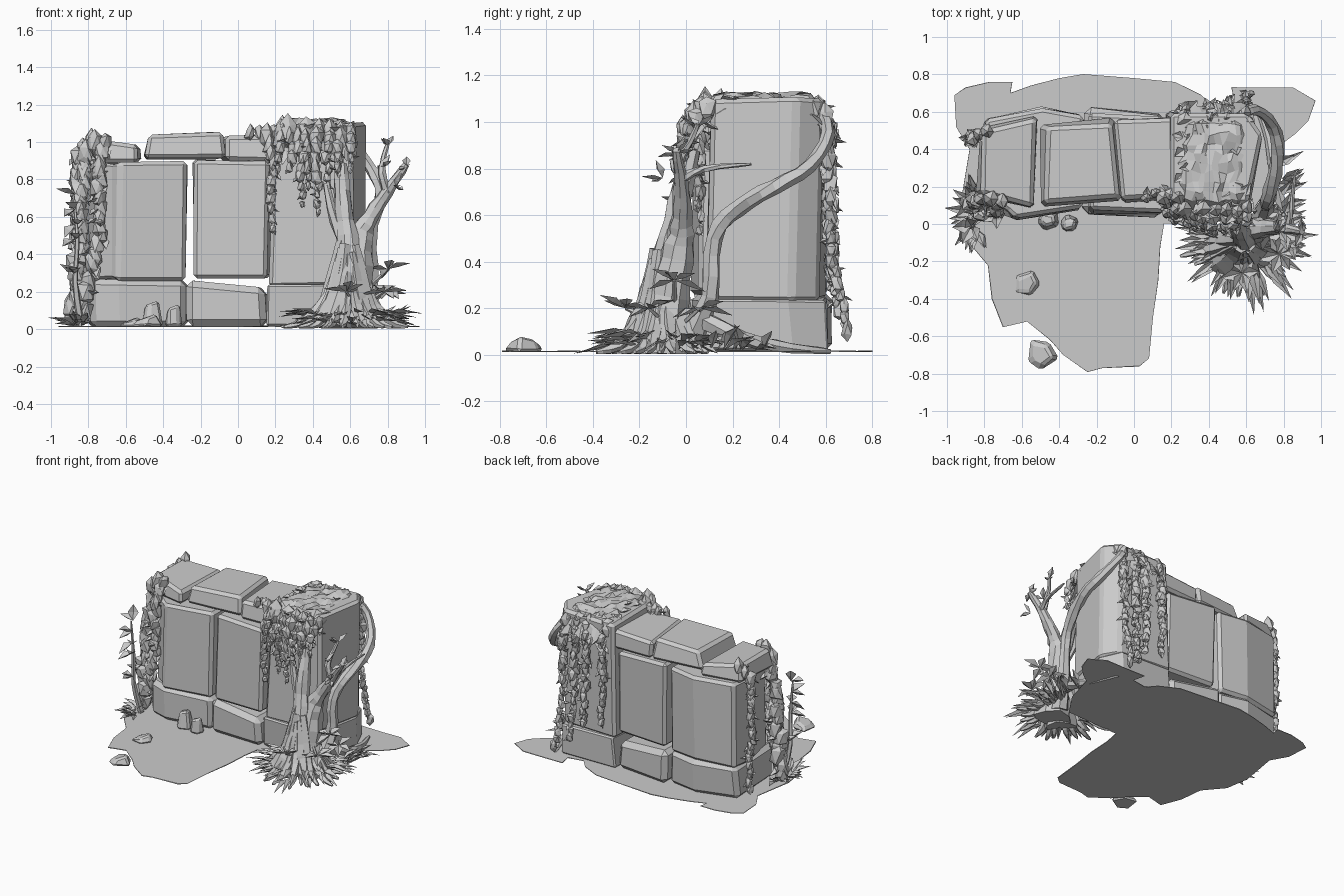
import bpy, bmesh, math, random
from mathutils import Vector

if "Cube" in bpy.data.objects:
    bpy.data.objects.remove(bpy.data.objects["Cube"])

random.seed(7)
R = random.uniform
grey = bpy.data.materials.new("stone grey")
grey.diffuse_color = (0.6, 0.6, 0.6, 1)
grey.use_nodes = True
grey.node_tree.nodes["Principled BSDF"].inputs["Base Color"].default_value = grey.diffuse_color


def finish(bm, name, bevel=0):
    bmesh.ops.recalc_face_normals(bm, faces=bm.faces)
    me = bpy.data.meshes.new(name)
    bm.to_mesh(me)
    bm.free()
    me.materials.append(grey)
    ob = bpy.data.objects.new(name, me)
    bpy.context.collection.objects.link(ob)
    if bevel:
        m = ob.modifiers.new("worn edges", 'BEVEL')
        m.width, m.segments, m.limit_method = bevel, 1, 'ANGLE'
        m.angle_limit = math.radians(35)
    return ob


def prism(name, plan, z0, z1, lean=(0, 0), taper=1.0, tilt=0, bevel=0.02, rough=0.012):
    """Worn stone: plan outline lofted from z0 to z1; tilt raises the top along x."""
    bm = bmesh.new()
    cx = sum(p[0] for p in plan) / len(plan)
    cy = sum(p[1] for p in plan) / len(plan)
    lo = [bm.verts.new((x, y, z0)) for x, y in plan]
    hi = [bm.verts.new((cx + (x - cx) * taper + lean[0], cy + (y - cy) * taper + lean[1],
                        z1 + tilt * (x - cx))) for x, y in plan]
    n = len(plan)
    bm.faces.new(lo[::-1])
    bm.faces.new(hi)
    for i in range(n):
        bm.faces.new((lo[i], lo[(i + 1) % n], hi[(i + 1) % n], hi[i]))
    for v in bm.verts:
        v.co += Vector((R(-1, 1), R(-1, 1), R(-.6, .6))) * rough
        v.co.z = max(v.co.z, 0.012)
    return finish(bm, name, bevel)


def tube(bm, path, radii, sides=6):
    """Tapering branch through the points, smoothed, with closed ends."""
    pts = [Vector(p) for p in path]
    fine, rad = [], []
    for i in range(len(pts) - 1):
        a, b, c, d = pts[max(i - 1, 0)], pts[i], pts[i + 1], pts[min(i + 2, len(pts) - 1)]
        for s in range(3):
            t = s / 3
            fine.append(.5 * (2 * b + (c - a) * t + (2 * a - 5 * b + 4 * c - d) * t * t
                              + (3 * b - a - 3 * c + d) * t ** 3))
            rad.append(radii[i] * (1 - t) + radii[i + 1] * t)
    fine.append(pts[-1])
    rad.append(radii[-1])
    rings = []
    for i, p in enumerate(fine):
        d = (fine[min(i + 1, len(fine) - 1)] - fine[max(i - 1, 0)]).normalized()
        u = d.cross(Vector((0.3, 1, 0.1))).normalized()
        w = d.cross(u)
        ring = []
        for k in range(sides):
            q = p + rad[i] * R(.85, 1.15) * (u * math.cos(math.tau * k / sides)
                                             + w * math.sin(math.tau * k / sides))
            q.z = max(q.z, .003)
            ring.append(bm.verts.new(q))
        rings.append(ring)
    for a, b in zip(rings, rings[1:]):
        for k in range(sides):
            bm.faces.new((a[k], a[(k + 1) % sides], b[(k + 1) % sides], b[k]))
    bm.faces.new(rings[0][::-1])
    bm.faces.new(rings[-1])


def leaf(bm, base, direction, length, width, droop=0.0):
    """Folded pointed leaf with a sunken midrib."""
    b, d = Vector(base), Vector(direction).normalized()
    side = d.cross(Vector((0, 0, 1)))
    side = side.normalized() if side.length > .05 else Vector((1, 0, 0))
    up = side.cross(d)
    mid = b + d * length * .45
    tip = b + d * length - Vector((0, 0, droop * length))
    v = []
    for p in (b, mid + side * width / 2 + up * width * .2, tip,
              mid - side * width / 2 + up * width * .2, mid - up * width * .2):
        p.z = max(p.z, .005)
        v.append(bm.verts.new(p))
    for a, c in ((0, 1), (1, 2), (2, 3), (3, 0)):
        bm.faces.new((v[a], v[c], v[4]))


def lump(bm, c, r, flat=1.0):
    res = bmesh.ops.create_icosphere(bm, subdivisions=1, radius=r)
    for v in res['verts']:
        v.co *= R(.7, 1.25)
        v.co = Vector((v.co.x, v.co.y, v.co.z * flat)) + Vector(c)
        v.co.z = max(v.co.z, .012)


def strand(bm, path, r0, r1, step=.045):
    """Hanging ivy: ragged lumps and down-turned leaves along a path."""
    pts = [Vector(p) for p in path]
    total = sum((b - a).length for a, b in zip(pts, pts[1:]))
    done = 0
    for a, b in zip(pts, pts[1:]):
        n = max(1, int((b - a).length / step))
        for i in range(n):
            r = r0 + (r1 - r0) * (done + (b - a).length * i / n) / total
            p = a.lerp(b, i / n) + Vector((R(-.3, .3), R(-.3, .3), 0)) * r
            lump(bm, p, r * R(.75, 1), 1.6)
            leaf(bm, p, (R(-1, 1), R(-1, 1), R(-1.6, .3)), r * 1.9, r * 1.2)
        done += (b - a).length


# ground sheet
ground = [(-.96, .69), (-.9, .73), (-.77, .76), (-.65, .76), (-.66, .7), (-.55, .74), (-.4, .78), (-.27, .8),
          (0, .78), (.22, .76), (.36, .69), (.42, .62), (.54, .64), (.52, .73), (.7, .73), (.85, .73), (.97, .66),
          (.93, .55), (.86, .48), (.78, .42), (.72, .2), (.6, .02), (.16, 0), (.14, -.12), (.13, -.3), (.1, -.5),
          (.08, -.72), (.03, -.76), (-.17, -.77), (-.25, -.79), (-.38, -.7), (-.45, -.62), (-.57, -.52),
          (-.7, -.55), (-.76, -.4), (-.78, -.22), (-.9, -.08), (-.93, .1), (-.88, .4), (-.95, .52)]
prism("ground", ground, .011, .017, bevel=0, rough=.002)

# foundation stones
prism("left_foundation", [(-.78, .08), (-.64, .03), (-.28, .07), (-.27, .58), (-.5, .63), (-.81, .55)],
      .015, .265, bevel=.03)
prism("middle_foundation", [(-.28, .05), (.15, .04), (.17, .58), (-.27, .62)], .015, .24, tilt=-.08, bevel=.035)
prism("right_foundation", [(.16, .08), (.6, .07), (.68, .45), (.61, .6), (.18, .6)], .015, .24, bevel=.01)

# upright slabs
prism("left_slab", [(-.64, .02), (-.285, .08), (-.28, .58), (-.5, .62), (-.8, .56), (-.82, .4), (-.76, .12),
                    (-.68, .07)], .26, .895, lean=(.015, .005), rough=.008)
prism("middle_slab", [(-.245, .05), (.155, .04), (.17, .56), (-.24, .59)], .275, .9, tilt=-.03,
      lean=(.005, .015))
prism("right_pillar", [(.17, .09), (.61, .08), (.69, .46), (.61, .58), (.18, .59)], .23, 1.1,
      taper=.96, tilt=.04, lean=(.01, .02))

# capping stones
prism("left_cap", [(-.84, .16), (-.53, .08), (-.52, .58), (-.83, .52)], .89, 1.0, taper=.92, tilt=-.13)
prism("middle_cap", [(-.5, .08), (-.07, .12), (-.11, .57), (-.5, .54)], .91, 1.045, taper=.9, tilt=.03,
      lean=(.01, 0))
prism("right_cap", [(-.07, .12), (.21, .14), (.25, .58), (-.11, .56)], .9, 1.035, taper=.97, tilt=.03)

# loose rocks
for i, (x, y, r, h) in enumerate([(-.57, -.32, .085, .05), (-.5, -.7, .1, .06),
                                  (-.46, .02, .065, .14), (-.35, .0, .06, .12)]):
    plan = [(x + r * R(.8, 1.15) * math.cos(a * math.tau / 5 + i), y + r * R(.8, 1.15) *
             math.sin(a * math.tau / 5 + i)) for a in range(5)]
    prism("loose_rock_%d" % i, plan, .015, h, taper=.65, tilt=.25, bevel=.014, rough=.008)

# moss blanket draped over the right pillar, rounded off at front and back
bm = bmesh.new()
N = 12
grid = [[None] * (N + 1) for _ in range(N + 1)]
for i in range(N + 1):
    for j in range(N + 1):
        u, v = i / N * 2 - 1, j / N * 2 - 1
        z = 1.12 - .16 * max(0, abs(v) - .65) / .35 - .07 * max(0, abs(u) - .7) / .3 + R(-.02, .012)
        grid[i][j] = bm.verts.new((.425 + u * (.21 - .03 * v * v) + R(-.015, .015) + v * .02,
                                   .33 + v * .31 + R(-.015, .015), z))
for i in range(N):
    for j in range(N):
        bm.faces.new((grid[i][j], grid[i + 1][j], grid[i + 1][j + 1], grid[i][j + 1]))
for _ in range(70):
    v = R(-1, 1)
    p = (R(.26, .6), .33 + v * .3, 1.09 - .15 * max(0, abs(v) - .65) / .35)
    leaf(bm, p, (R(-1, 1), R(-1, 1), R(-.2, .2)), R(.06, .1), R(.05, .07), .2)
finish(bm, "moss_blanket")

# moss tongues hanging forward off the pillar and creeping onto the cap
bm = bmesh.new()
for x, z in [(.22, .86), (.28, .8), (.335, .62), (.37, .72), (.42, .58), (.48, .72), (.54, .76), (.6, .85)]:
    f = 1 - abs(x - .45) * 3
    strand(bm, [(x, .08, 1.06), (x, .05 - .06 * f, .97), (x, .04 - .08 * f, .86), (x + .01, .05 - .08 * f, z)],
           .05, .016)
strand(bm, [(.25, .15, 1.06), (.12, .17, 1.05), (.02, .13, 1.05)], .05, .03)
strand(bm, [(.17, .14, 1.03), (.18, .07, .93), (.18, .06, .7), (.19, .06, .48)], .045, .018)
finish(bm, "front_moss")

# ivy down the back, in separate strands
bm = bmesh.new()
for x, z, y in [(.27, .3, .61), (.41, .25, .63), (.5, .14, .66), (.6, .06, .7)]:
    strand(bm, [(x, .56, 1.06), (x, .61, .97), (x, .62, .5), (x + .01, y, z)], .042, .028)
finish(bm, "back_ivy")

# ivy on the left end
bm = bmesh.new()
strand(bm, [(-.72, .12, 1.0), (-.74, .08, .85), (-.73, .07, .55), (-.78, .08, .3), (-.84, .06, .04)], .045, .05)
strand(bm, [(-.78, .14, 1.0), (-.83, .14, .88), (-.84, .12, .6), (-.86, .1, .3), (-.88, .1, .03)], .05, .06)
strand(bm, [(-.78, .5, 1.0), (-.86, .47, .92), (-.87, .46, .5), (-.86, .48, .05)], .042, .028)
finish(bm, "left_ivy")

# tree: trunk, limbs and the vine wrapping the pillar
bm = bmesh.new()
tube(bm, [(.5, -.18, .01), (.56, -.13, .2), (.59, -.09, .42), (.565, -.03, .65), (.55, .03, .88)],
     [.12, .085, .062, .05, .035], 8)
tube(bm, [(.63, -.12, .01), (.64, -.07, .25), (.65, -.03, .48), (.71, -.02, .6), (.8, -.02, .74), (.9, -.04, .88)],
     [.13, .09, .065, .045, .032, .018], 8)
tube(bm, [(.8, -.02, .73), (.77, -.03, .83), (.78, .02, .92), (.8, .05, .99)], [.028, .022, .015, .01])
tube(bm, [(.82, -.02, .76), (.84, .08, .8), (.86, .28, .82)], [.022, .016, .006])
tube(bm, [(.66, .0, .02), (.71, .1, .25), (.71, .12, .5), (.74, .22, .63), (.77, .38, .72), (.74, .53, .81),
          (.65, .61, .95), (.56, .57, 1.06)], [.06, .04, .036, .038, .036, .034, .03, .025])
tube(bm, [(.6, -.08, .4), (.52, -.04, .58), (.47, -.02, .78)], [.04, .03, .018])
# roots spreading over the soil
for k in range(17):
    a = math.radians(-195 + 235 * k / 16 + R(-5, 5))
    c, s, L = math.cos(a), math.sin(a) * .85, R(.26, .38)
    tube(bm, [(.59 + c * .04, -.09 + s * .05, R(.32, .48)), (.59 + c * .11, -.09 + s * .12, .17),
              (.59 + c * L * .7, -.09 + s * L * .7, .04), (.59 + c * L, -.09 + s * L, .012)],
         [.03, .038, .024, .008], 5)
tube(bm, [(.68, .05, .16), (.75, .25, .07), (.72, .45, .03), (.66, .62, .015)], [.045, .034, .024, .01])
finish(bm, "tree_and_roots")

# twig leaves
bm = bmesh.new()
for p in [(.8, .05, .98), (.9, -.04, .87), (.84, -.1, .76), (.78, -.04, .87)]:
    for _ in range(3):
        leaf(bm, p, (R(-.6, .6), R(-1, 1), R(-.2, .6)), R(.06, .1), .045)
finish(bm, "tree_leaves")

# blade plants round the roots
bm = bmesh.new()
for k in range(50):
    a = math.radians(-190 + 245 * k / 49 + R(-5, 5))
    r = R(.12, .2)
    d = (math.cos(a), math.sin(a) * .95, R(.0, .45))
    leaf(bm, (.6 + d[0] * r, -.07 + d[1] * r, R(.02, .08)), d, R(.14, .24), R(.04, .06), .2)
for x, y, z in [(.8, -.05, .32), (.78, -.16, .2), (.58, -.26, .2), (.8, .06, .2)]:
    tube(bm, [(.64, -.05, z * .5), (x, y, z)], [.015, .008], 4)
    for k in range(6):
        a = k * math.tau / 6 + R(-.3, .3)
        leaf(bm, (x, y, z), (math.cos(a), math.sin(a), R(-.3, .7)), R(.1, .15), .06, .15)
for k in range(16):
    leaf(bm, (R(.74, .82), R(.02, .35), .02), (R(.3, 1), R(-.3, .6), R(.2, .8)), R(.13, .22), .045, .2)
finish(bm, "blade_plants")

# undergrowth and sapling at the left end
bm = bmesh.new()
for k in range(22):
    a = math.radians(R(100, 300))
    d = (math.cos(a), math.sin(a), R(.2, 1.4))
    leaf(bm, (-.85 + d[0] * .03, .06 + d[1] * .1, .02), d, R(.1, .16), .045, .2)
tube(bm, [(-.84, .04, .02), (-.87, .0, .25), (-.86, -.02, .48), (-.88, -.02, .72)], [.022, .016, .012, .006], 5)
for z in (.3, .48, .56, .64, .72):
    for _ in range(2):
        leaf(bm, (-.87, -.01, z), (R(-.8, .3), R(-1, .2), R(-.3, .5)), R(.09, .14), .075, .15)
finish(bm, "left_sapling")
